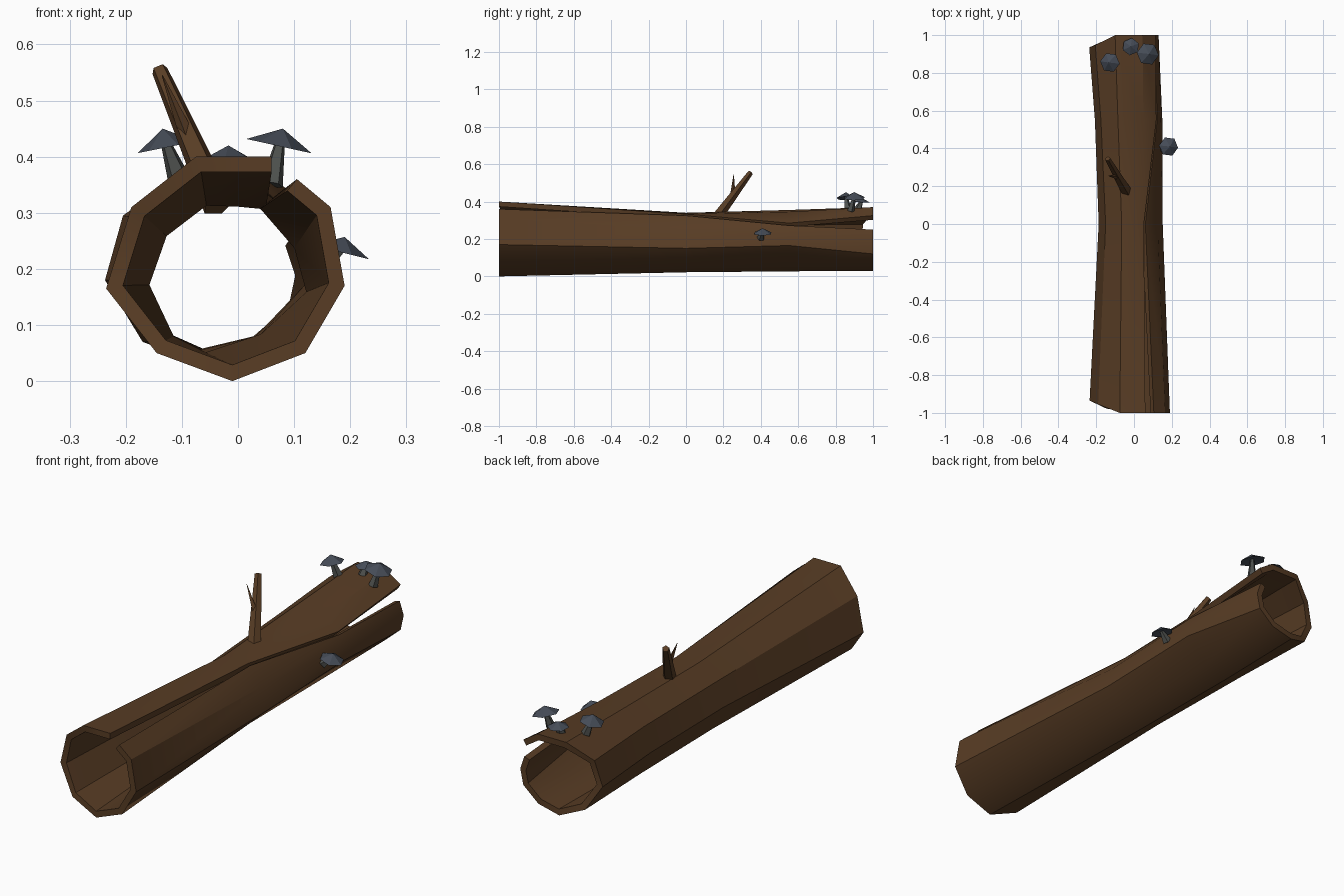
import bpy, bmesh, math
from mathutils import Vector

if "Cube" in bpy.data.objects:
    bpy.data.objects.remove(bpy.data.objects["Cube"])


def material(name, color):
    m = bpy.data.materials.new(name)
    m.diffuse_color = (*color, 1)
    m.use_nodes = True
    m.node_tree.nodes["Principled BSDF"].inputs["Base Color"].default_value = m.diffuse_color
    return m


BARK = material("bark brown", (0.098, 0.046, 0.018))
CAP = material("mushroom cap slate", (0.060, 0.072, 0.095))
STEM = material("mushroom stem grey", (0.075, 0.080, 0.075))


def finish(name, bm, mat, angle=None):
    bmesh.ops.recalc_face_normals(bm, faces=bm.faces)
    me = bpy.data.meshes.new(name)
    bm.to_mesh(me)
    bm.free()
    me.materials.append(mat)
    ob = bpy.data.objects.new(name, me)
    bpy.context.collection.objects.link(ob)
    if angle:
        bpy.context.view_layer.objects.active = ob
        ob.select_set(True)
        bpy.ops.object.shade_smooth_by_angle(angle=math.radians(angle))
        ob.select_set(False)
    return ob


# Log cross-sections (x, z), from the upper seam edge round to the lower lip
SECTIONS = {
    -1.0: [(.06, .40), (0, .40), (-.075, .40), (-.19, .31), (-.235, .165), (-.145, .05),
           (-.01, 0), (.12, .05), (.19, .17), (.165, .31), (.105, .36)],
    0.0: [(.052, .333), (0, .338), (-.065, .34), (-.15, .275), (-.187, .17), (-.135, .06),
          (-.06, .022), (.055, .06), (.152, .15), (.125, .25), (.06, .325)],
    0.55: [(.118, .285), (.05, .345), (-.085, .355), (-.175, .29), (-.207, .18), (-.155, .07),
           (-.07, .027), (.045, .055), (.15, .165), (.142, .225), (.123, .272)],
    1.0: [(.115, .325), (.045, .37), (-.10, .37), (-.205, .295), (-.237, .18), (-.17, .07),
          (-.065, .03), (.04, .055), (.115, .12), (.13, .19), (.11, .25)],
}


def inset(points, t=0.027):
    """Offset an open outline toward the hollow."""
    pts = [Vector(p) for p in points]
    out = []
    for i, p in enumerate(pts):
        normals = []
        for a, b in ((i - 1, i), (i, i + 1)):
            if a >= 0 and b < len(pts):
                d = (pts[b] - pts[a]).normalized()
                normals.append(Vector((-d.y, d.x)))
        n = sum(normals, Vector((0, 0))).normalized()
        out.append(p + n * t / max(0.6, n.dot(normals[0])))
    return out


# Hollow log with a split running along its upper right side
bm = bmesh.new()
rings = []
for y, pts in SECTIONS.items():
    layers = []
    for layer in (pts, inset(pts)):
        row = []
        for (x, z), (ox, oz) in zip(layer, pts):
            slant = 1 - 0.065 * min(1, max(0, (-ox - 0.1) / 0.13))
            row.append(bm.verts.new((x, y * slant if abs(y) == 1 else y, z)))
        layers.append(row)
    rings.append(layers)
n = len(SECTIONS[0.0])
for (o0, i0), (o1, i1) in zip(rings, rings[1:]):
    for k in range(n - 1):
        bm.faces.new((o0[k], o0[k + 1], o1[k + 1], o1[k]))
        bm.faces.new((i0[k], i1[k], i1[k + 1], i0[k + 1]))
    for k in (0, n - 1):                       # split edges
        bm.faces.new((o0[k], o1[k], i1[k], i0[k]))
for outer, inner in (rings[0], rings[-1]):     # sawn ends
    for k in range(n - 1):
        bm.faces.new((outer[k], inner[k], inner[k + 1], outer[k + 1]))
finish("hollow_log", bm, BARK, 32)


def taper(name, a, b, r0, r1, sides, mat):
    """Tapered stick between two points."""
    a, b = Vector(a), Vector(b)
    bm = bmesh.new()
    bmesh.ops.create_cone(bm, cap_ends=True, segments=sides, radius1=r0, radius2=r1,
                          depth=(b - a).length)
    rot = (b - a).to_track_quat('Z', 'Y')
    for v in bm.verts:
        v.co = rot @ v.co + (a + b) / 2
    return finish(name, bm, mat)


# Broken branch and its spur
taper("branch", (-.035, .165, .315), (-.14, .345, .555), .030, .015, 5, BARK)
taper("branch_spur", (-.088, .25, .43), (-.135, .255, .545), .015, .001, 4, BARK)


def mushroom(name, top, r, h, tilt, base):
    """Six-sided pointed cap, hollow-looking below, on a tapered stem."""
    bm = bmesh.new()
    tip = bm.verts.new((0, 0, 0))
    under = bm.verts.new((0, 0, -h * 0.75))
    rim = [bm.verts.new((r * math.cos(k * math.pi / 3 + .4), r * math.sin(k * math.pi / 3 + .4), -h))
           for k in range(6)]
    for k in range(6):
        a, b = rim[k], rim[(k + 1) % 6]
        bm.faces.new((tip, a, b))
        bm.faces.new((under, b, a))
    rot = Vector((tilt[0], tilt[1], 1)).to_track_quat('Z', 'Y')
    top = Vector(top)
    for v in bm.verts:
        v.co = rot @ v.co + top
    finish(name + "_cap", bm, CAP)
    neck = top + rot @ Vector((0, 0, -h * 0.7))
    taper(name + "_stem", base, neck, .021, .009, 5, STEM)


mushroom("left_mushroom", (-.134, .855, .45), .053, .034, (-.2, 0), (-.105, .865, .36))
mushroom("right_mushroom", (.080, .90, .45), .060, .032, (.22, 0), (.06, .88, .35))
mushroom("rear_mushroom", (-.017, .94, .42), .046, .024, (0, .05), (-.02, .92, .36))
mushroom("side_mushroom", (.190, .41, .257), .052, .028, (.25, 0), (.145, .40, .205))
